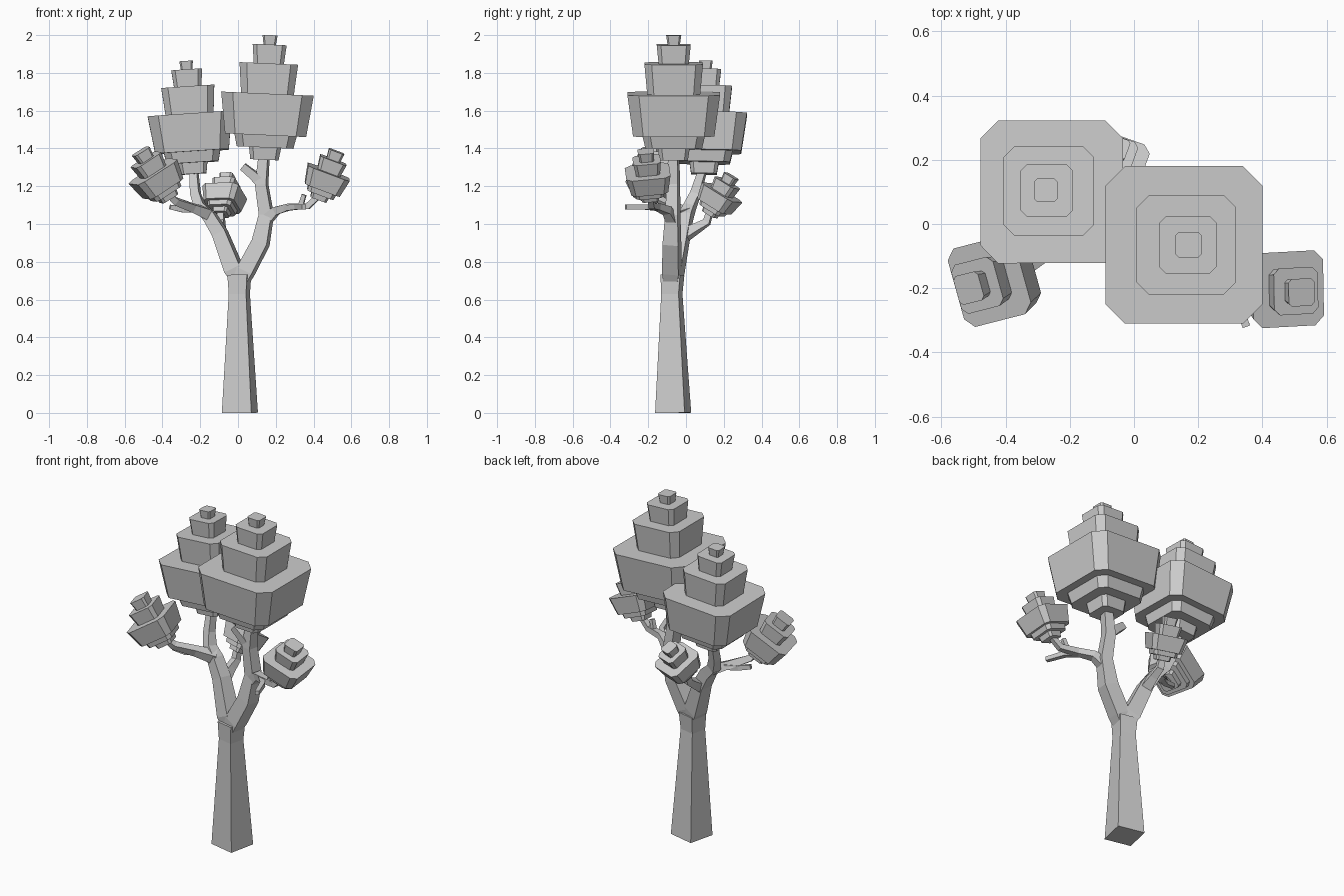
import bpy, bmesh
from math import radians
from mathutils import Vector, Matrix

cube = bpy.data.objects.get("Cube")
if cube:
    bpy.data.objects.remove(cube, do_unlink=True)

grey = bpy.data.materials.new("plain grey")
grey.use_nodes = True
grey.diffuse_color = (0.6, 0.6, 0.6, 1)
grey.node_tree.nodes["Principled BSDF"].inputs["Base Color"].default_value = (0.6, 0.6, 0.6, 1)


def finish(name, bm):
    bmesh.ops.recalc_face_normals(bm, faces=bm.faces)
    mesh = bpy.data.meshes.new(name)
    bm.to_mesh(mesh)
    bm.free()
    mesh.materials.append(grey)
    obj = bpy.data.objects.new(name, mesh)
    bpy.context.collection.objects.link(obj)
    return obj


def loft(bm, rings):
    """Skin a list of equal-sized rings and cap both ends."""
    rings = [[bm.verts.new(p) for p in ring] for ring in rings]
    n = len(rings[0])
    for low, high in zip(rings, rings[1:]):
        for i in range(n):
            j = (i + 1) % n
            bm.faces.new((low[i], low[j], high[j], high[i]))
    bm.faces.new(rings[0][::-1])
    bm.faces.new(rings[-1])


def branch(name, path):
    """Square tapering limb along points of (x, y, z, half width)."""
    pts = [Vector(p[:3]) for p in path]
    ref = Vector((0.22, 0.976, 0))
    rings = []
    for i, p in enumerate(pts):
        before = (p - pts[i - 1]).normalized() if i else Vector()
        after = (pts[i + 1] - p).normalized() if i + 1 < len(pts) else Vector()
        t = (before + after).normalized()
        v = (ref - t * ref.dot(t)).normalized()
        u = v.cross(t)
        r = path[i][3]
        rings.append([p + (u * a + v * b) * r
                      for a, b in ((-1, -1), (1, -1), (1, 1), (-1, 1))])
    bm = bmesh.new()
    loft(bm, rings)
    return finish(name, bm)


def octagon(h, z):
    """Square of half width h with chamfered corners."""
    c = h * 0.75
    return [Vector((x, y, z)) for x, y in
            ((c, -h), (h, -c), (h, c), (c, h), (-c, h), (-h, c), (-h, -c), (-c, -h))]


# Tiers: bottom height, top height, bottom half width, top half width
BIG = ((0, .065, .075, .085), (.065, .13, .15, .165), (.13, .35, .215, .245),
       (.35, .51, .14, .155), (.51, .61, .08, .09), (.61, .66, .033, .04))
SMALL = ((0, .03, .045, .05), (.03, .06, .075, .08), (.06, .16, .1, .12),
         (.16, .23, .065, .075), (.23, .28, .038, .044))


def foliage(name, base, top, tiers, twist=0):
    """Stack of flared tiers standing along the line from base to top."""
    base, axis = Vector(base), Vector(top) - Vector(base)
    scale = axis.length / tiers[-1][1]
    turn = Vector((0, 0, 1)).rotation_difference(axis).to_matrix().to_4x4()
    place = (Matrix.Translation(base) @ turn @ Matrix.Rotation(radians(twist), 4, 'Z')
             @ Matrix.Scale(scale, 4))
    bm = bmesh.new()
    for z0, z1, h0, h1 in tiers:
        loft(bm, [octagon(h0, z0), octagon(h1, z1)])
    bm.transform(place)
    return finish(name, bm)


# Trunk and the two main limbs
branch("trunk", [(.01, -.068, 0, .08), (.007, -.075, .63, .047), (.007, -.072, .73, .053)])
branch("left_limb", [
    (.03, -.075, .66, .03), (-.022, -.06, .76, .045), (-.095, -.02, .95, .037),
    (-.15, 0, 1.04, .033), (-.2, .02, 1.09, .028), (-.225, .05, 1.16, .024),
    (-.235, .09, 1.29, .02)])
branch("right_limb", [
    (-.01, -.075, .64, .03), (.04, -.075, .75, .044), (.12, -.075, .9, .042),
    (.15, -.07, 1.05, .034), (.125, -.067, 1.21, .03), (.138, -.065, 1.36, .025)])

# Side branches and bare twigs
branch("outer_right_branch", [
    (.14, -.07, 1.01, .03), (.2, -.1, 1.07, .022), (.27, -.15, 1.09, .018),
    (.37, -.18, 1.095, .016), (.43, -.19, 1.15, .014)])
branch("outer_left_branch", [
    (-.15, 0, 1.05, .03), (-.24, -.06, 1.085, .022), (-.33, -.13, 1.12, .018),
    (-.37, -.155, 1.16, .015)])
branch("back_branch", [
    (-.09, -.01, .94, .03), (-.09, .06, .98, .022), (-.09, .11, 1.01, .019),
    (-.09, .13, 1.08, .016)])
branch("inner_stub", [(.13, -.067, 1.21, .026), (.08, -.067, 1.26, .023), (.025, -.067, 1.305, .02)])
branch("front_twig", [(.25, -.14, 1.085, .016), (.31, -.21, 1.09, .014), (.35, -.32, 1.09, .012)])
branch("upright_twig", [(.33, -.17, 1.09, .013), (.35, -.18, 1.155, .011)])
branch("left_twig", [(-.22, -.04, 1.08, .016), (-.29, -.08, 1.075, .014), (-.36, -.1, 1.09, .012)])

# Foliage clumps
foliage("foliage_right_large", (.14, -.065, 1.34), (.17, -.065, 2.0), BIG)
foliage("foliage_left_large", (-.235, .095, 1.265), (-.275, .105, 1.863), BIG)
foliage("foliage_left_small", (-.365, -.15, 1.135), (-.515, -.2, 1.385), SMALL, 15)
foliage("foliage_right_small", (.425, -.19, 1.13), (.522, -.213, 1.385), SMALL, 2)
foliage("foliage_back_small", (-.09, .125, 1.05), (-.055, .24, 1.255), SMALL, -20)
